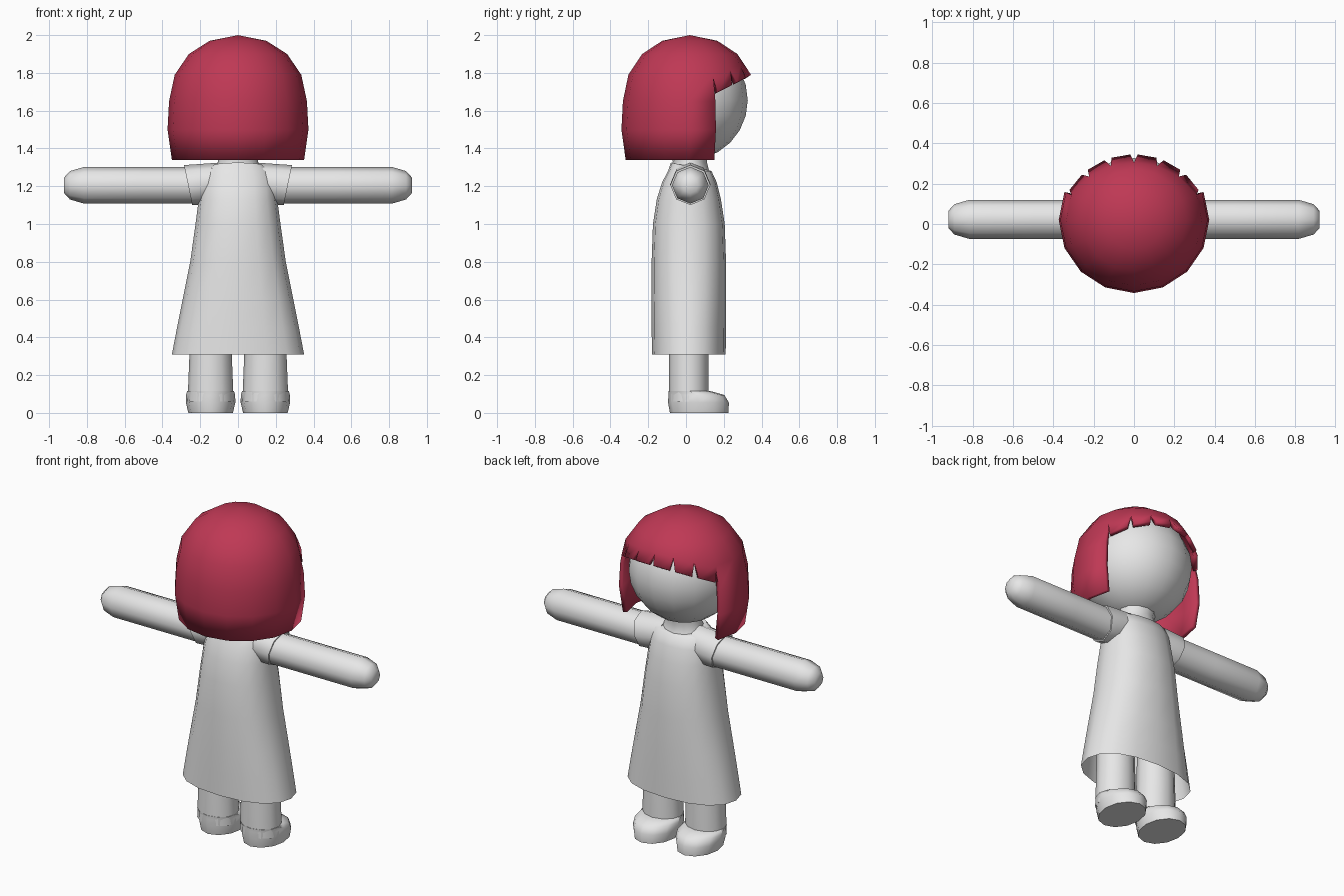
import bpy, bmesh, math
from mathutils import Vector

if "Cube" in bpy.data.objects:
    bpy.data.objects.remove(bpy.data.objects["Cube"])


def material(name, rgb):
    m = bpy.data.materials.new(name)
    m.diffuse_color = (*rgb, 1)
    m.use_nodes = True
    m.node_tree.nodes["Principled BSDF"].inputs["Base Color"].default_value = m.diffuse_color
    return m


GREY = material("pale grey", (0.8, 0.8, 0.8))
RED = material("crimson hair", (0.52, 0.04, 0.09))


def finish(name, bm, mat, angle=50):
    bmesh.ops.remove_doubles(bm, verts=bm.verts[:], dist=0.0005)
    bmesh.ops.recalc_face_normals(bm, faces=bm.faces[:])
    mesh = bpy.data.meshes.new(name)
    bm.to_mesh(mesh)
    bm.free()
    mesh.materials.append(mat)
    ob = bpy.data.objects.new(name, mesh)
    bpy.context.collection.objects.link(ob)
    bpy.ops.object.select_all(action='DESELECT')
    ob.select_set(True)
    bpy.context.view_layer.objects.active = ob
    bpy.ops.object.shade_smooth_by_angle(angle=math.radians(angle))
    return ob


def ring(z, cx, cy, rx, ry, n=12, power=2.0, tilt=0.0):
    """Horizontal superellipse loop; tilt lowers the +y side."""
    pts = []
    for i in range(n):
        a = 2 * math.pi * i / n
        c, s = math.cos(a), math.sin(a)
        x = math.copysign(abs(c) ** (2 / power), c) * rx
        y = math.copysign(abs(s) ** (2 / power), s) * ry
        pts.append(Vector((cx + x, cy + y, z - tilt * y)))
    return pts


def loft(name, rings, mat, cap_start=True, cap_end=True, angle=50):
    bm = bmesh.new()
    loops = [[bm.verts.new(p) for p in r] for r in rings]
    n = len(loops[0])
    for a, b in zip(loops, loops[1:]):
        for i in range(n):
            j = (i + 1) % n
            bm.faces.new((a[i], a[j], b[j], b[i]))
    if cap_start:
        bm.faces.new(loops[0])
    if cap_end:
        bm.faces.new(loops[-1])
    return finish(name, bm, mat, angle)


# Head and neck
bm = bmesh.new()
bmesh.ops.create_uvsphere(bm, u_segments=16, v_segments=12, radius=0.317)
bmesh.ops.translate(bm, verts=bm.verts[:], vec=(0, 0.01, 1.655))
finish("head", bm, GREY)
loft("neck", [ring(1.2, 0, 0.02, 0.16, 0.13), ring(1.29, 0, 0.02, 0.13, 0.1),
              ring(1.33, 0, 0.02, 0.105, 0.09), ring(1.4, 0, 0.02, 0.115, 0.11)], GREY)

# Bobbed hair: dome, side and back curtain, notched fringe
PROFILE = [(2.0, 0.0), (1.97, 0.15), (1.90, 0.26), (1.79, 0.335),
           (1.65, 0.365), (1.5, 0.373), (1.34, 0.35)]
STEP = math.pi / 8


def hair_point(a, z):
    for (z0, r0), (z1, r1) in zip(PROFILE, PROFILE[1:]):
        if z >= z1 - 1e-6:
            r = r0 + (r1 - r0) * (z0 - z) / (z0 - z1)
            break
    return Vector((r * math.sin(a), 0.02 + 0.97 * r * math.cos(a), z))


bm = bmesh.new()


def hair_face(*corners):
    bm.faces.new([bm.verts.new(hair_point(a, z)) for a, z in corners])


def fringe_t(a):
    return (1 - math.cos(a)) / (1 - math.cos(3 * STEP))


heights = [z for z, r in PROFILE]
for k in range(-3, 13):
    a, b = k * STEP, (k + 1) * STEP
    hair_face((a, 2.0), (a, 1.97), (b, 1.97))
    last = 2 if k < 3 else 6
    for z0, z1 in zip(heights[1:last], heights[2:last + 1]):
        hair_face((a, z0), (a, z1), (b, z1), (b, z0))
    if k < 3:
        na, nb = 1.85 - 0.06 * fringe_t(a), 1.85 - 0.06 * fringe_t(b)
        hair_face((a, 1.90), (a, na), (b, nb), (b, 1.90))
        c, d = a + 0.055, b - 0.055
        hair_face((a, na), (c, 1.79 - 0.1 * fringe_t(c)),
                  (d, 1.79 - 0.1 * fringe_t(d)), (b, nb))
hair = finish("hair", bm, RED)
shell = hair.modifiers.new("thickness", 'SOLIDIFY')
shell.thickness = 0.025
shell.offset = -1

# A-line dress, open at the hem
dress = [(0.31, 0.35, 0.015, 0.195), (0.45, 0.323, 0.015, 0.197),
         (0.6, 0.293, 0.015, 0.198), (0.8, 0.253, 0.015, 0.197),
         (1.0, 0.225, 0.015, 0.19), (1.13, 0.208, 0.015, 0.17),
         (1.22, 0.2, 0.018, 0.145), (1.28, 0.18, 0.02, 0.115)]
rings = [ring(z, 0, cy, rx, ry, 16, 2.3) for z, rx, cy, ry in dress]
rings.append(ring(1.305, 0, 0.02, 0.135, 0.1, 16, 2.3, 0.2))
loft("dress", rings, GREY, cap_start=False)


def limb_ring(side, x, r, n=8, slope=0.0, z=1.205):
    """Loop around the x axis; slope pushes the top outward."""
    pts = []
    for i in range(n):
        a = 2 * math.pi * i / n
        pts.append(Vector((side * (x + slope * math.sin(a)),
                           0.023 + r * math.cos(a), z + r * math.sin(a))))
    return pts


for side, label in ((-1, "left"), (1, "right")):
    # Arm with rounded end
    loft(label + "_arm", [limb_ring(side, x, r) for x, r in
                          ((0.15, 0.097), (0.5, 0.097), (0.815, 0.097),
                           (0.89, 0.075), (0.92, 0.042))], GREY)
    # Short sleeve with slanted cuff
    loft(label + "_sleeve", [limb_ring(side, 0.1, 0.1, z=1.225),
                             limb_ring(side, 0.2, 0.107, slope=0.01, z=1.21),
                             limb_ring(side, 0.264, 0.106, slope=0.022, z=1.206)], GREY)
    # Leg and rounded shoe
    x = side * 0.145
    loft(label + "_leg", [ring(0.06, x, 0.015, 0.122, 0.105),
                          ring(0.31, x, 0.015, 0.112, 0.105),
                          ring(0.5, x, 0.015, 0.108, 0.1)], GREY)
    loft(label + "_shoe", [ring(0, x, 0.07, 0.118, 0.155),
                           ring(0.055, x, 0.066, 0.131, 0.161),
                           ring(0.095, x, 0.055, 0.13, 0.148),
                           ring(0.115, x, 0.02, 0.124, 0.112)], GREY)
